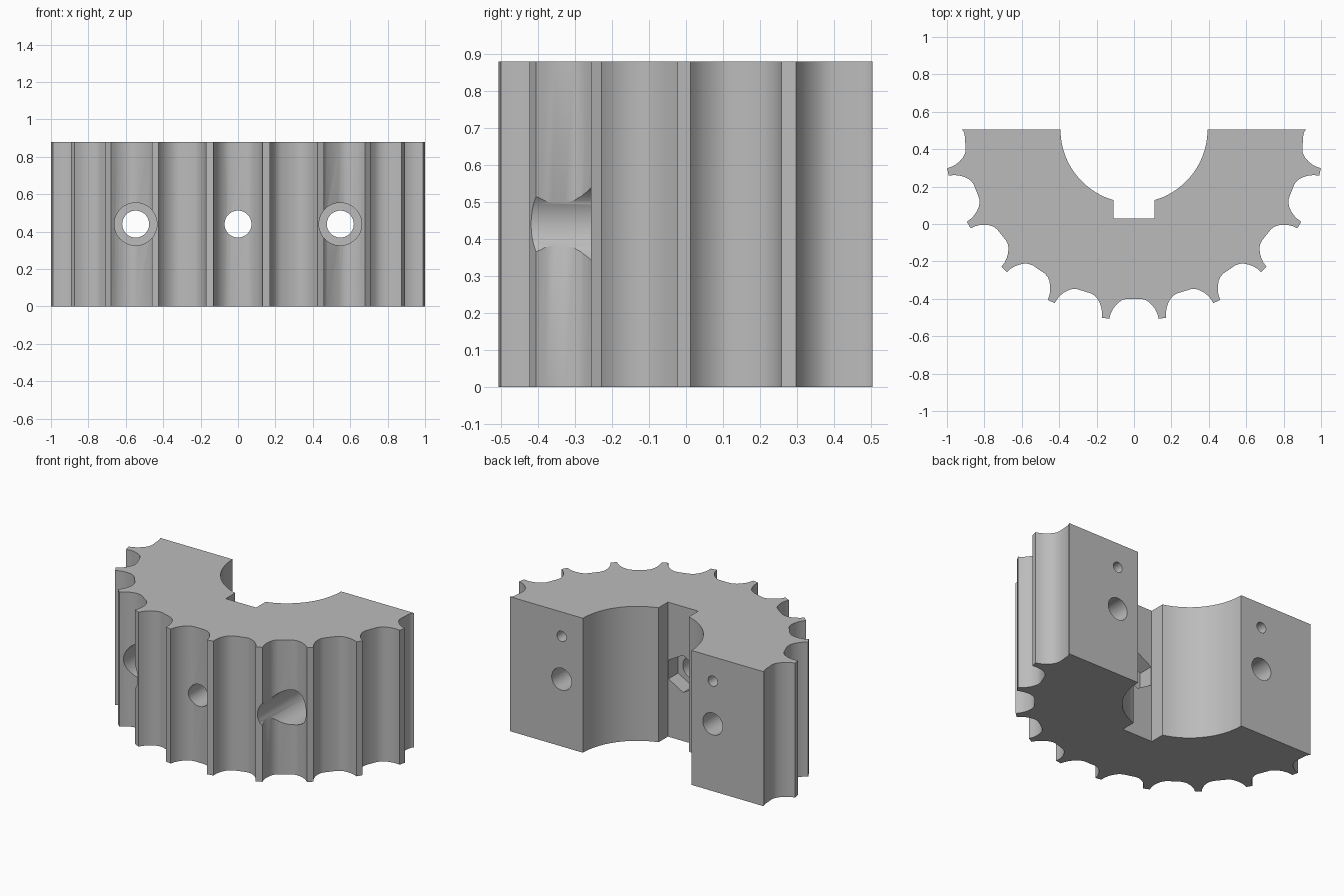
import bpy, bmesh, math
from mathutils import Matrix, Vector

cube = bpy.data.objects.get("Cube")
if cube:
    bpy.data.objects.remove(cube, do_unlink=True)

HEIGHT = 0.88
MID = HEIGHT / 2
AXIS_Y = 0.505                  # bore axis lies on the flat back face
PITCH = math.tau / 21           # full wheel would have 21 teeth
BORE_R = 0.393
SLOT_W, SLOT_Y = 0.11, 0.03

grey = bpy.data.materials.new("metal grey")
grey.use_nodes = True
grey.diffuse_color = (0.5, 0.5, 0.5, 1)
grey.node_tree.nodes["Principled BSDF"].inputs["Base Color"].default_value = (0.5, 0.5, 0.5, 1)


def make_object(name, bm):
    bmesh.ops.recalc_face_normals(bm, faces=bm.faces)
    mesh = bpy.data.meshes.new(name)
    bm.to_mesh(mesh)
    bm.free()
    mesh.materials.append(grey)
    obj = bpy.data.objects.new(name, mesh)
    bpy.context.collection.objects.link(obj)
    return obj


def drill(target, x, z, radius, y0, y1, sides=48):
    """Cut a straight hole along y between y0 and y1."""
    bm = bmesh.new()
    turn = Matrix.Rotation(math.pi / 2, 4, "X")
    bmesh.ops.create_cone(bm, cap_ends=True, segments=sides, radius1=radius,
                          radius2=radius, depth=y1 - y0,
                          matrix=Matrix.Translation((x, (y0 + y1) / 2, z)) @ turn)
    cutter = make_object("hole_cutter", bm)
    cutter.hide_render = True
    mod = target.modifiers.new("hole", "BOOLEAN")
    mod.operation, mod.solver, mod.object = "DIFFERENCE", "EXACT", cutter
    bpy.context.view_layer.objects.active = target
    bpy.ops.object.modifier_apply(modifier=mod.name)
    bpy.data.objects.remove(cutter, do_unlink=True)


# Half of one groove: sideways offset, distance from the axis
half = [(0.04, 0.905), (0.062, 0.911), (0.08, 0.922), (0.1, 0.942),
        (0.115, 0.964), (0.125, 0.985), (0.132, 1.012)]
groove = [(-s, d) for s, d in reversed(half)] + half

# Toothed rim, from left to right, trimmed at the flat back
outline = [Vector((-0.92, AXIS_Y))]
for k in range(-5, 6):
    for s, d in groove:
        p = Matrix.Rotation(k * PITCH, 2) @ Vector((s, -d))
        if p.y < -0.005:
            outline.append(Vector((p.x, p.y + AXIS_Y)))
outline.append(Vector((0.92, AXIS_Y)))

# Bore arc and keyway, mirrored about the middle
edge = math.acos(SLOT_W / BORE_R)
arc = [Vector((BORE_R * math.cos(edge * i / 20), AXIS_Y - BORE_R * math.sin(edge * i / 20)))
       for i in range(21)]
inner = arc + [Vector((SLOT_W, SLOT_Y))]
outline += inner + [Vector((-p.x, p.y)) for p in reversed(inner)]

# Body: extruded profile
bm = bmesh.new()
face = bm.faces.new([bm.verts.new((p.x, p.y, 0)) for p in outline])
top = bmesh.ops.extrude_face_region(bm, geom=[face])["geom"]
bmesh.ops.translate(bm, vec=(0, 0, HEIGHT),
                    verts=[v for v in top if isinstance(v, bmesh.types.BMVert)])
body = make_object("half_toothed_hub", bm)

# Centre screw hole with hexagonal nut pocket in the keyway floor
drill(body, 0, MID, 0.072, -0.6, 0.1)
drill(body, 0, MID, 0.122, -0.07, 0.08, sides=6)

# Counterbored clamp holes and blind dowel holes
for side in (-1, 1):
    x = side * 0.547
    drill(body, x, MID, 0.072, -0.1, 0.6)
    drill(body, x, MID, 0.114, -0.6, 0.1)
    drill(body, x, 0.72, 0.034, 0.3, 0.6, sides=24)

bpy.ops.object.select_all(action="DESELECT")
body.select_set(True)
bpy.context.view_layer.objects.active = body
bpy.ops.object.shade_smooth_by_angle(angle=math.radians(30))
